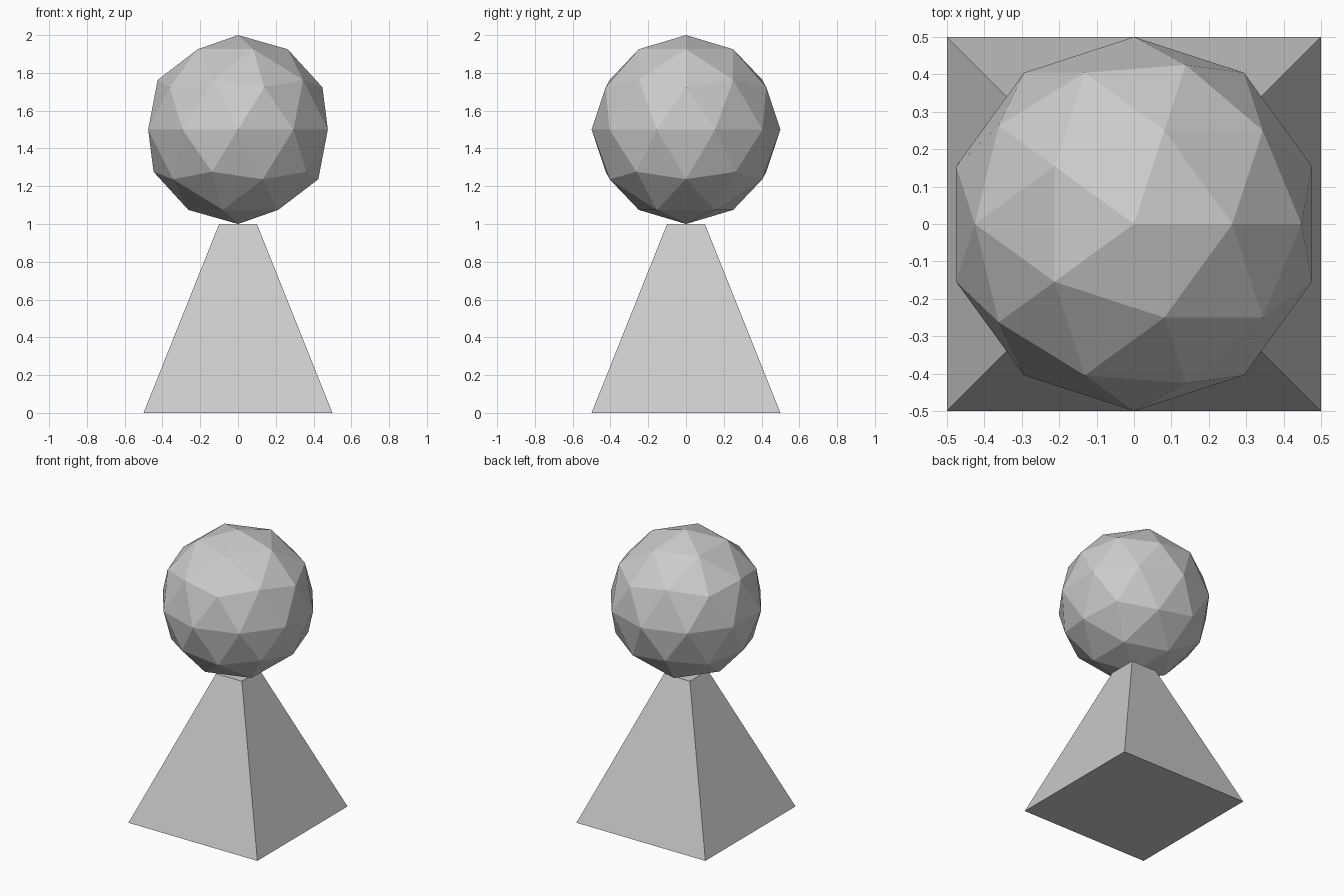
import bpy, math

if "Cube" in bpy.data.objects:
    bpy.data.objects.remove(bpy.data.objects["Cube"])

# Tapered square pedestal
bpy.ops.mesh.primitive_cone_add(vertices=4, radius1=0.5 * math.sqrt(2),
                                radius2=0.1 * math.sqrt(2), depth=1.0,
                                location=(0, 0, 0.5),
                                rotation=(0, 0, math.radians(45)))
bpy.context.object.name = "pedestal"
bpy.ops.object.transform_apply(location=False, rotation=True, scale=False)

# Faceted ball resting on the pedestal
bpy.ops.mesh.primitive_ico_sphere_add(subdivisions=2, radius=0.5,
                                      location=(0, 0, 1.5))
bpy.context.object.name = "ball"
bpy.ops.object.shade_flat()
